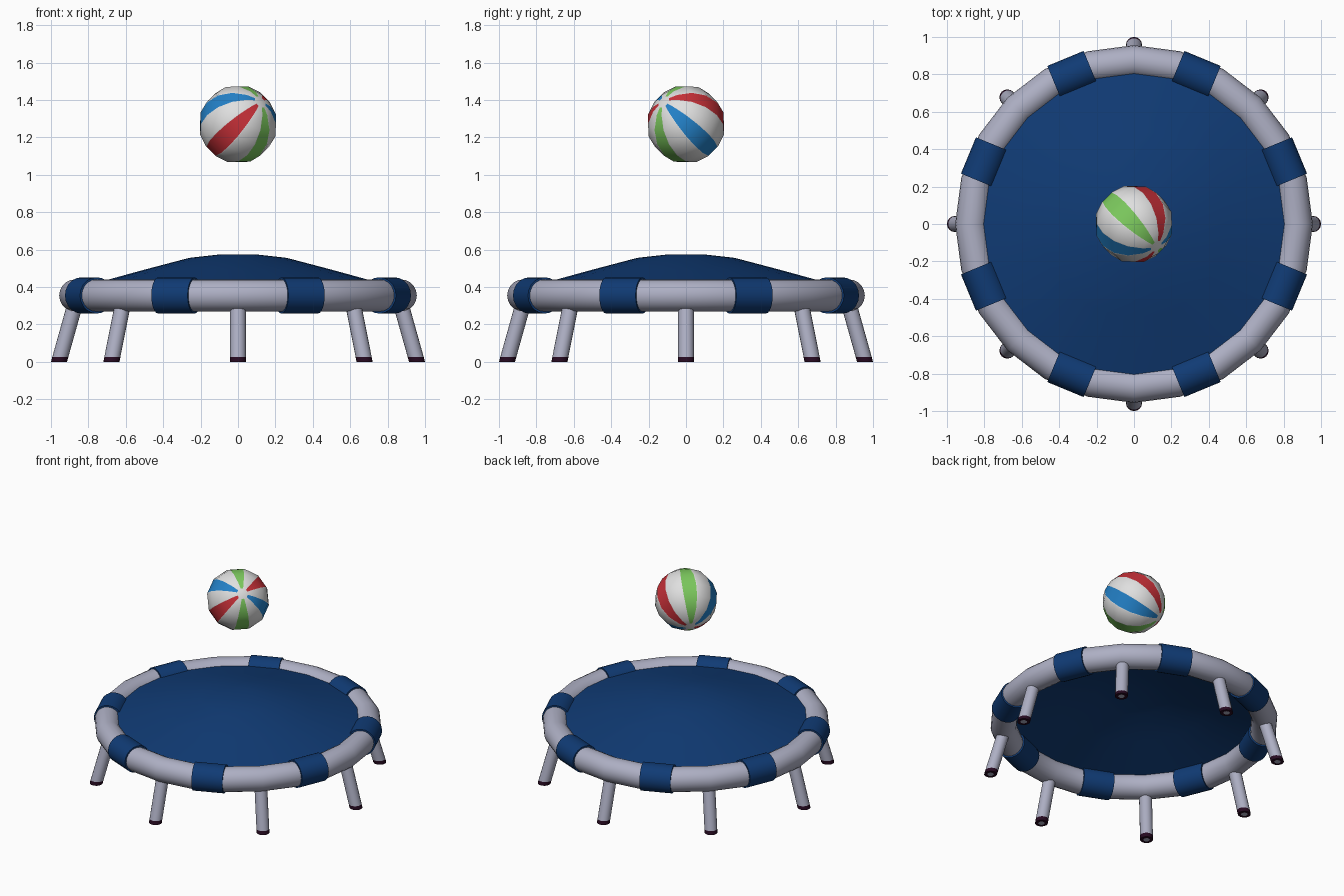
import bpy, bmesh, math
from mathutils import Vector, Matrix

if "Cube" in bpy.data.objects:
    bpy.data.objects.remove(bpy.data.objects["Cube"])


def material(name, rgb):
    m = bpy.data.materials.new(name)
    m.diffuse_color = (*rgb, 1)
    m.use_nodes = True
    m.node_tree.nodes["Principled BSDF"].inputs["Base Color"].default_value = m.diffuse_color
    return m


GREY = material("pale grey", (0.42, 0.43, 0.55))
NAVY = material("navy blue", (0.005, 0.043, 0.175))
DARK = material("dark plum", (0.02, 0.003, 0.015))
WHITE = material("white", (0.74, 0.74, 0.74))
RED = material("red", (0.58, 0.03, 0.04))
BLUE = material("sky blue", (0.017, 0.22, 0.58))
GREEN = material("green", (0.2, 0.58, 0.11))


def finish(name, bm, mats, angle=40):
    bmesh.ops.remove_doubles(bm, verts=bm.verts, dist=1e-5)
    bmesh.ops.recalc_face_normals(bm, faces=bm.faces)
    me = bpy.data.meshes.new(name)
    bm.to_mesh(me)
    bm.free()
    for m in mats:
        me.materials.append(m)
    ob = bpy.data.objects.new(name, me)
    bpy.context.collection.objects.link(ob)
    bpy.ops.object.select_all(action='DESELECT')
    ob.select_set(True)
    bpy.context.view_layer.objects.active = ob
    bpy.ops.object.shade_smooth_by_angle(angle=math.radians(angle))
    return ob


def bridge(bm, a, b, mat=0):
    n = len(a)
    for i in range(n):
        j = (i + 1) % n
        bm.faces.new((a[i], a[j], b[j], b[i])).material_index = mat


def circle(bm, center, r, n):
    return [bm.verts.new((center[0] + r * math.cos(2 * math.pi * i / n),
                          center[1] + r * math.sin(2 * math.pi * i / n),
                          center[2])) for i in range(n)]


RING_R, RING_Z, TUBE = 0.87, 0.355, 0.086

# frame ring: 24-sided torus
bm = bmesh.new()
loops = []
for i in range(24):
    a = math.tau * i / 24
    loops.append([bm.verts.new((
        (RING_R + TUBE * math.cos(t)) * math.cos(a),
        (RING_R + TUBE * math.cos(t)) * math.sin(a),
        RING_Z + TUBE * math.sin(t)))
        for t in (math.tau * k / 20 for k in range(20))])
for i in range(24):
    bridge(bm, loops[i], loops[(i + 1) % 24])
finish("frame_ring", bm, [GREY])

# padded sleeves around the ring, between the legs
for k in range(8):
    a = math.radians(22.5 + 45 * k)
    bm = bmesh.new()
    place = (Matrix.Translation((0.861 * math.cos(a), 0.861 * math.sin(a), RING_Z))
             @ Matrix.Rotation(a, 4, 'Z') @ Matrix.Rotation(math.pi / 2, 4, 'X'))
    bmesh.ops.create_cone(bm, cap_ends=True, segments=20, radius1=0.097,
                          radius2=0.097, depth=0.21, matrix=place)
    finish("ring_sleeve_%d" % (k + 1), bm, [NAVY])

# splayed legs with dark feet
for k in range(8):
    a = math.radians(45 * k)

    def at(r, z):
        return (r * math.cos(a), r * math.sin(a), z)
    bm = bmesh.new()
    hole = circle(bm, at(0.957, 0), 0.022, 16)
    foot = circle(bm, at(0.957, 0), 0.043, 16)
    rim = circle(bm, at(0.950, 0.026), 0.043, 16)
    top = circle(bm, at(0.862, 0.34), 0.043, 16)
    bm.faces.new(hole)
    bridge(bm, hole, foot, 1)
    bridge(bm, foot, rim, 1)
    bridge(bm, rim, top, 0)
    bm.faces.new(top)
    finish("leg_%d" % (k + 1), bm, [GREY, DARK])

# jumping mat, bulging upward
bm = bmesh.new()
prev = None
for r, z in ((0.1, 0.574), (0.26, 0.556), (0.5, 0.493), (0.82, 0.405)):
    loop = circle(bm, (0, 0, z), r, 24)
    if prev:
        bridge(bm, prev, loop)
    else:
        bm.faces.new(loop)
    prev = loop
finish("jumping_mat", bm, [NAVY])

# beach ball: 12 gores, every second one holds a coloured stripe
R = 0.21
axis = Vector((1, -1, 1)).normalized()
up = Vector((-1, 1, 2)).normalized()
right = up.cross(axis)
bm = bmesh.new()


def corner(gore, polar):
    a = math.radians(30 * gore - 15)
    p = math.radians(polar)
    d = axis * math.cos(p) + (up * math.cos(a) + right * math.sin(a)) * math.sin(p)
    return Vector((0, 0, 1.27)) + d * R


polars = [0, 10, 22.5, 45, 67.5, 90, 112.5, 135, 157.5, 170, 180]
for g in range(12):
    cuts = (0, 0.06, 0.94, 1) if g % 2 == 0 else (0, 1)
    for i in range(10):
        for c in range(len(cuts) - 1):
            pts = []
            for f, p in ((cuts[c], polars[i]), (cuts[c], polars[i + 1]),
                         (cuts[c + 1], polars[i + 1]), (cuts[c + 1], polars[i])):
                v = corner(g, p).lerp(corner(g + 1, p), f)
                if all((v - q).length > 1e-5 for q in pts):
                    pts.append(v)
            face = bm.faces.new([bm.verts.new(v) for v in pts])
            if c == 1 and 0 < i < 9:
                face.material_index = 1 + (g // 2) % 3
finish("beach_ball", bm, [WHITE, GREEN, RED, BLUE])
